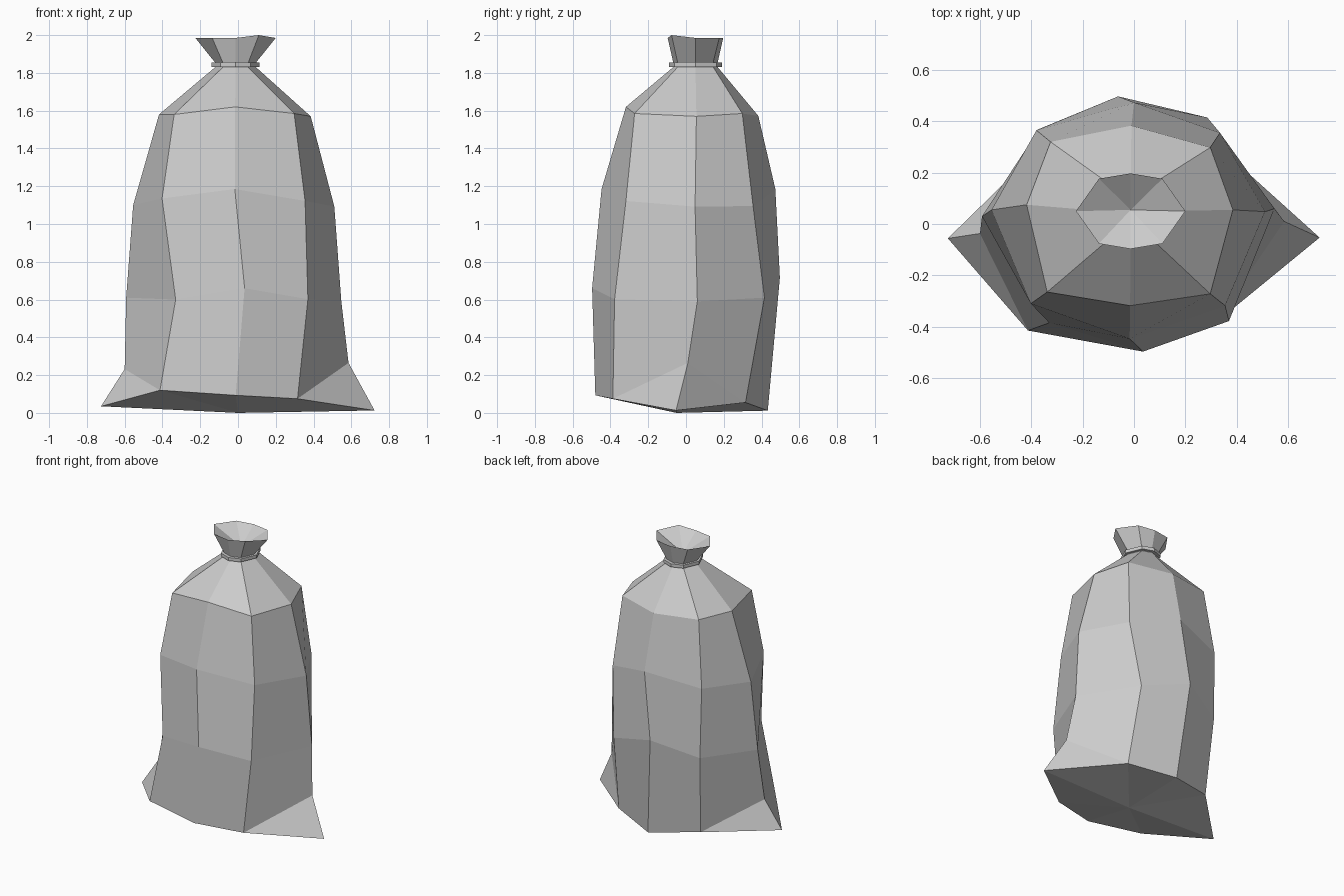
import bpy, bmesh

if "Cube" in bpy.data.objects:
    bpy.data.objects.remove(bpy.data.objects["Cube"])

# Ring order: front, front-right, right, back-right, back, back-left, left, front-left
SHOULDER = [(-.015, -.318, 1.62), (.297, -.272, 1.585), (.385, .055, 1.57), (.297, .298, 1.585),
            (-.01, .383, 1.572), (-.325, .32, 1.585), (-.418, .075, 1.58), (-.338, -.265, 1.58)]
UPPER = [(-.017, -.447, 1.185), (.355, -.318, 1.122), (.51, .048, 1.092), (.335, .355, 1.095),
         (0, .473, 1.185), (-.38, .365, 1.12), (-.555, .055, 1.10), (-.402, -.31, 1.135)]
LOWER = [(.035, -.497, .66), (.37, -.378, .602), (.547, .06, .59), (.285, .415, .61),
         (-.062, .497, .715), (-.37, .37, .62), (-.592, .03, .61), (-.33, -.385, .60)]
BASE = [(-.012, -.48, .093), (.315, -.387, .075), (.585, .01, .265), (.315, .315, .055),
        (0, .433, .012), (-.34, .32, .06), (-.60, -.037, .232), (-.413, -.415, .12)]


def octagon(rx, ry, z, fx=.62, fy=.8, cx=-.013, cy=.05):
    """Eight-sided oval in the same vertex order as the body rings."""
    signs = [(0, -1), (fx, -fy), (1, 0), (fx, fy), (0, 1), (-fx, fy), (-1, 0), (-fx, -fy)]
    return [(cx + a * rx, cy + b * ry, z) for a, b in signs]


def loft(bm, rings, closed=False):
    """Join rings of eight points with quads; returns the vertex rings."""
    vs = [[bm.verts.new(p) for p in r] for r in rings]
    pairs = list(zip(vs, vs[1:]))
    if closed:
        pairs.append((vs[-1], vs[0]))
    for a, b in pairs:
        for i in range(8):
            j = (i + 1) % 8
            bm.faces.new((a[i], a[j], b[j], b[i]))
    return vs


def fan(bm, loop, point):
    c = bm.verts.new(point)
    for i in range(len(loop)):
        bm.faces.new((loop[i], c, loop[(i + 1) % len(loop)]))


def finish(bm, name):
    bmesh.ops.recalc_face_normals(bm, faces=bm.faces[:])
    mesh = bpy.data.meshes.new(name)
    bm.to_mesh(mesh)
    bm.free()
    obj = bpy.data.objects.new(name, mesh)
    bpy.context.collection.objects.link(obj)


# Sack: body, gathered neck, flared mouth with a sunken centre
rim = octagon(.213, .147, 1.985, .58, .86)
rim[1] = (rim[1][0], rim[1][1], 2.0)
bm = bmesh.new()
rings = loft(bm, [BASE, LOWER, UPPER, SHOULDER,
                  octagon(.108, .118, 1.83), octagon(.11, .118, 1.857), rim])
fan(bm, rings[-1], (-.013, .055, 1.88))

# Pointed bottom corners on both sides, then the underside
base = rings[0]
bottom = list(base)
for i, tip in ((2, (.723, -.053, .013)), (6, (-.725, -.056, .035))):
    t = bm.verts.new(tip)
    bm.faces.new((base[i - 1], t, base[i]))
    bm.faces.new((base[i], t, base[i + 1]))
    bottom[i] = t
fan(bm, bottom, (0, -.05, 0))
finish(bm, "sack")

# Tie band around the neck
bm = bmesh.new()
loft(bm, [octagon(.105, .113, 1.832), octagon(.127, .14, 1.832),
          octagon(.127, .14, 1.855), octagon(.105, .113, 1.855)], closed=True)
finish(bm, "tie_band")
